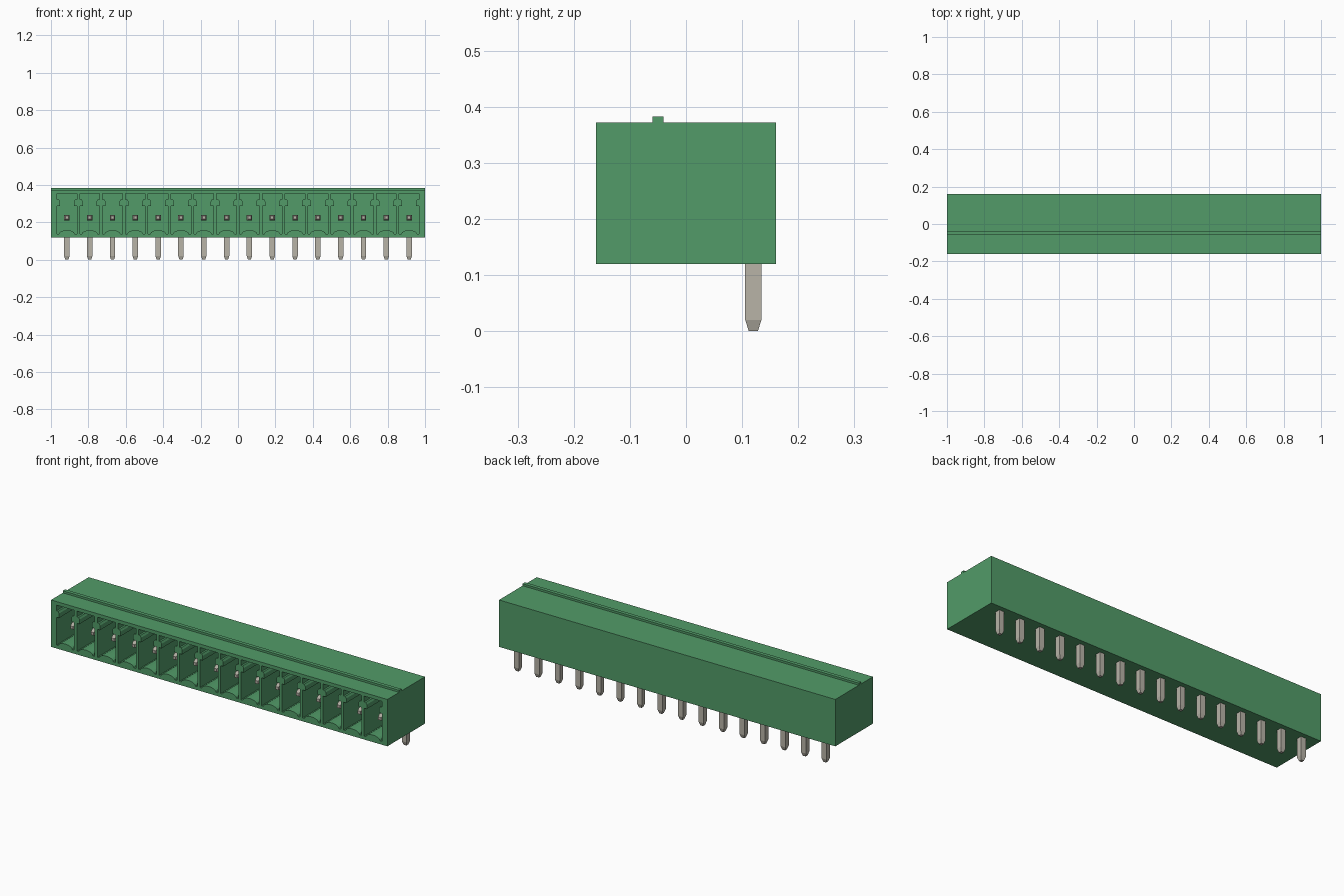
import bpy, bmesh, math

default = bpy.data.objects.get("Cube")
if default:
    bpy.data.objects.remove(default, do_unlink=True)

COUNT, PITCH = 16, 0.122
CENTRES = [(i - (COUNT - 1) / 2) * PITCH for i in range(COUNT)]
FRONT, BACK, FLOOR, TOP = -0.16, 0.16, 0.12, 0.372
PIN_Y, PIN_Z, PIN_R = 0.12, 0.225, 0.0145


def material(name, rgb):
    m = bpy.data.materials.new(name)
    m.use_nodes = True
    m.diffuse_color = (*rgb, 1)
    m.node_tree.nodes["Principled BSDF"].inputs["Base Color"].default_value = (*rgb, 1)
    return m


def make_object(name, bm, mat):
    bmesh.ops.recalc_face_normals(bm, faces=bm.faces)
    mesh = bpy.data.meshes.new(name)
    bm.to_mesh(mesh)
    bm.free()
    mesh.materials.append(mat)
    ob = bpy.data.objects.new(name, mesh)
    bpy.context.collection.objects.link(ob)
    return ob


def loft(bm, rings):
    """Skin equal-length rings of points and cap both ends."""
    loops = [[bm.verts.new(p) for p in ring] for ring in rings]
    n = len(loops[0])
    for a, b in zip(loops, loops[1:]):
        for i in range(n):
            j = (i + 1) % n
            bm.faces.new((a[i], a[j], b[j], b[i]))
    bm.faces.new(loops[0])
    bm.faces.new(loops[-1])


def box(bm, x0, x1, y0, y1, z0, z1):
    loft(bm, [[(x0, y0, z), (x1, y0, z), (x1, y1, z), (x0, y1, z)] for z in (z0, z1)])


green = material("housing green", (0.085, 0.33, 0.14))
metal = material("tinned metal", (0.48, 0.455, 0.39))

# Housing block
bm = bmesh.new()
box(bm, -1, 1, FRONT, BACK, FLOOR, TOP)
housing = make_object("housing", bm, green)

# Socket outline: keyed slot on top, arched rise in the floor
right_side = [(0.053, 0.138), (0.053, 0.288), (0.037, 0.288), (0.037, 0.312),
              (0.043, 0.322), (0.053, 0.322), (0.053, 0.353)]
arch = [(-0.042 * math.cos(math.pi * i / 8), 0.138 + 0.02 * math.sin(math.pi * i / 8))
        for i in range(9)]
outline = arch + right_side + [(-x, z) for x, z in reversed(right_side)]

# Cut the row of sockets
bm = bmesh.new()
for cx in CENTRES:
    loft(bm, [[(cx + x, y, z) for x, z in outline] for y in (FRONT - 0.05, 0.085)])
cutter = make_object("socket_cutter", bm, green)
cutter.hide_render = True
cut = housing.modifiers.new("sockets", 'BOOLEAN')
cut.operation = 'DIFFERENCE'
cut.solver = 'EXACT'
cut.object = cutter
bpy.context.view_layer.objects.active = housing
bpy.ops.object.modifier_apply(modifier=cut.name)
bpy.data.objects.remove(cutter, do_unlink=True)

# Ridge along the top
bm = bmesh.new()
box(bm, -1, 1, -0.06, -0.04, TOP - 0.005, 0.383)
make_object("top_ridge", bm, green)


def square(cx, cy, r):
    return [(cx - r, cy - r), (cx + r, cy - r), (cx + r, cy + r), (cx - r, cy + r)]


# Right-angle pins: tapered solder legs and tapered contacts
legs, contacts = bmesh.new(), bmesh.new()
for cx in CENTRES:
    loft(legs, [[(x, y, z) for x, y in square(cx, PIN_Y, r)]
                for z, r in ((0, 0.008), (0.02, PIN_R), (PIN_Z, PIN_R))])
    loft(contacts, [[(x, y, z) for x, z in square(cx, PIN_Z, r)]
                    for y, r in ((-0.105, 0.008), (-0.085, PIN_R), (PIN_Y, PIN_R))])
make_object("solder_legs", legs, metal)
make_object("contact_pins", contacts, metal)
